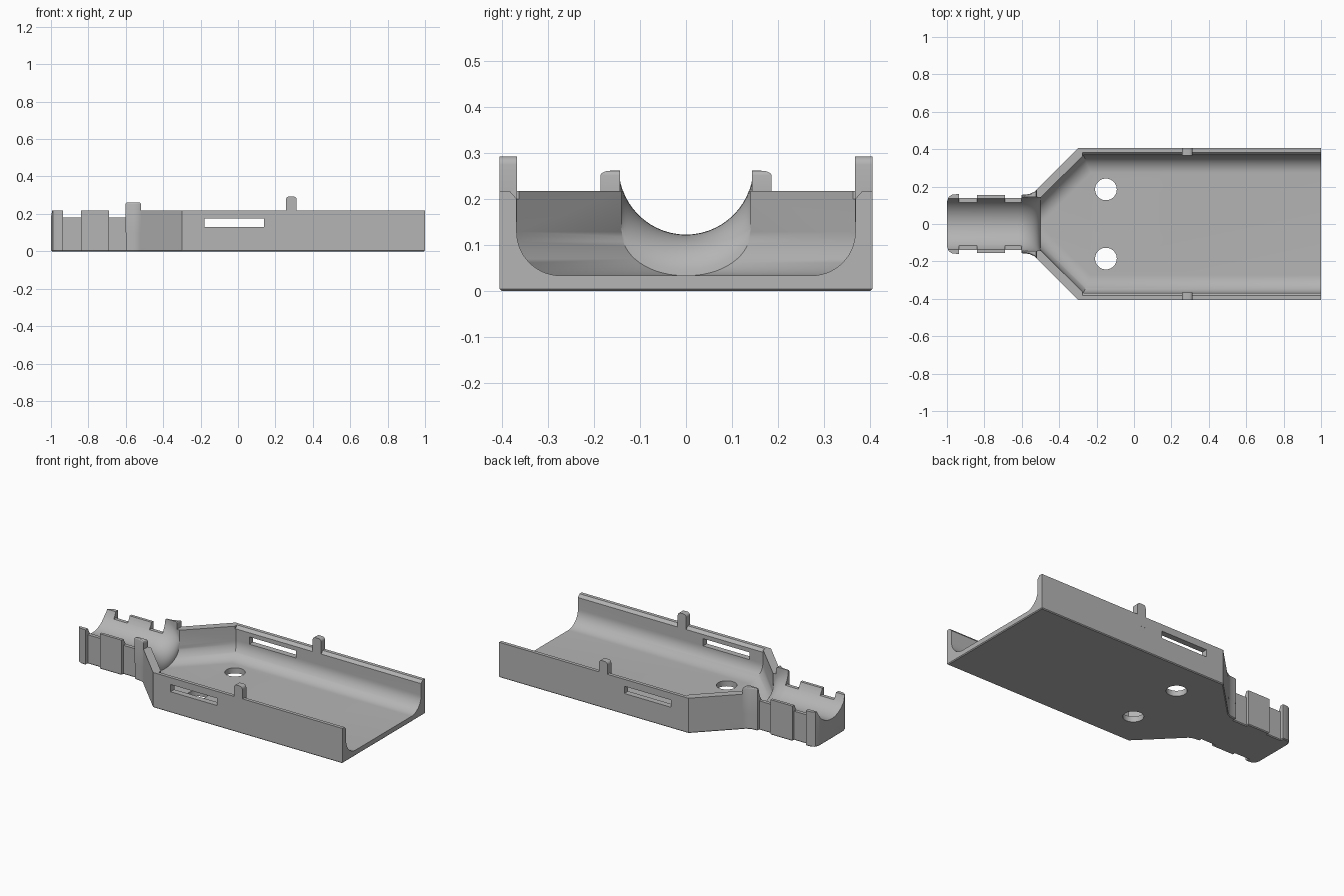
import bpy, bmesh, math

if "Cube" in bpy.data.objects:
    bpy.data.objects.remove(bpy.data.objects["Cube"])

TOP = 0.218
grey = bpy.data.materials.new("plain grey")
grey.diffuse_color = (0.46, 0.46, 0.46, 1)
grey.use_nodes = True
grey.node_tree.nodes["Principled BSDF"].inputs["Base Color"].default_value = grey.diffuse_color


def make(name, bm):
    bmesh.ops.recalc_face_normals(bm, faces=bm.faces)
    me = bpy.data.meshes.new(name)
    bm.to_mesh(me)
    bm.free()
    me.materials.append(grey)
    ob = bpy.data.objects.new(name, me)
    bpy.context.collection.objects.link(ob)
    return ob


def loft(name, rings):
    """Closed solid through rings with equal point counts."""
    bm = bmesh.new()
    vs = [[bm.verts.new(p) for p in r] for r in rings]
    n = len(vs[0])
    for a, b in zip(vs, vs[1:]):
        for i in range(n):
            j = (i + 1) % n
            bm.faces.new((a[i], a[j], b[j], b[i]))
    bm.faces.new(vs[0])
    bm.faces.new(vs[-1])
    return make(name, bm)


def box(name, x0, x1, y0, y1, z0, z1):
    return loft(name, [[(x, y0, z0), (x, y1, z0), (x, y1, z1), (x, y0, z1)]
                       for x in (x0, x1)])


def bevel_level(ob, z, width, segments):
    """Round the edges lying at height z."""
    bm = bmesh.new()
    bm.from_mesh(ob.data)
    edges = [e for e in bm.edges if all(abs(v.co.z - z) < 1e-4 for v in e.verts)]
    bmesh.ops.bevel(bm, geom=edges, offset=width, segments=segments,
                    profile=0.5, affect='EDGES')
    bm.to_mesh(ob.data)
    bm.free()


def combine(ob, other, op):
    mod = ob.modifiers.new("combine", 'BOOLEAN')
    mod.operation, mod.solver, mod.object = op, 'EXACT', other
    bpy.context.view_layer.update()
    dg = bpy.context.evaluated_depsgraph_get()
    me = bpy.data.meshes.new_from_object(ob.evaluated_get(dg))
    ob.modifiers.clear()
    ob.data = me
    bpy.data.objects.remove(other, do_unlink=True)


# Outer plan of tray, shoulder and ribbed neck
half = [(1, .405), (-.3, .405), (-.52, .185), (-.533, .171), (-.56, .159),
        (-.6, .155), (-.6, .138), (-.69, .138), (-.69, .155), (-.84, .155),
        (-.84, .138), (-.935, .138), (-.935, .16), (-.97, .158),
        (-.99, .146), (-1, .12)]
plan = half + [(x, -y) for x, y in reversed(half)]
tray = loft("tray_body", [[(x, y, z) for x, y in plan] for z in (0, TOP)])
bevel_level(tray, 0, 0.005, 1)

# Lowered notches between the neck ribs
for x0, x1 in ((-.935, -.84), (-.69, -.6)):
    combine(tray, box("notch_cutter", x0, x1, -.3, .3, .18, .4), 'DIFFERENCE')

# Shoulder posts
post = [(-.601, .12), (-.601, .156), (-.56, .16), (-.533, .172),
        (-.519, .186), (-.519, .12)]
for s in (1, -1):
    p = loft("shoulder_post", [[(x, y * s, z) for x, y in post] for z in (.1, .262)])
    bevel_level(p, .262, 0.01, 3)
    combine(tray, p, 'UNION')

# Cavity: round-cornered trough, mitred shoulder, flared throat, round neck
N, R, FLOOR = 14, 0.095, 0.034


def mirror_ring(pts):
    return pts + [(x, -y, z) for x, y, z in reversed(pts)]


arc = [(R - R * math.cos(a), FLOOR + R - R * math.sin(a))
       for a in (math.pi / 2 * i / N for i in range(N + 1))]
section = [(0, .4)] + arc
rings = [mirror_ring([(1.1, .368 - d, z) for d, z in section]),
         mirror_ring([(-.27 + .414 * d, .368 - d, z) for d, z in section])]
throat = [(.14 - 1.414 * d, z) for d, z in section]
BORE, AXIS = 0.146, 0.269
neck = [(BORE, .4)] + [(max(BORE * math.cos(a), .004), AXIS - BORE * math.sin(a))
                       for a in (math.pi / 2 * i / N for i in range(N + 1))]
STEPS = 10
for k in range(STEPS + 1):
    a = math.pi / 2 * k / STEPS
    x = -.5 - .12 * (1 - math.cos(math.pi / 2 - a) if k == 0 else 1 - math.cos(a)) if k else -.5
    f = math.sin(a)
    rings.append(mirror_ring([(x, ty + (ny - ty) * f, tz + (nz - tz) * f)
                              for (ty, tz), (ny, nz) in zip(throat, neck)]))
rings.append(mirror_ring([(-1.1, y, z) for y, z in neck]))
combine(tray, loft("cavity_cutter", rings), 'DIFFERENCE')

# Chamfered inner lip of the side walls
lip = [(.3, .2), (.3675, .2), (.384, .2185), (.384, .25), (.3, .25)]
for s in (1, -1):
    combine(tray, loft("lip_cutter", [[(x, y * s, z) for y, z in lip]
                                      for x in (-.275, 1.1)]), 'DIFFERENCE')

# Side slots through both walls
combine(tray, box("slot_cutter", -.18, .14, -.6, .6, .13, .175), 'DIFFERENCE')

# Two round floor holes
for s in (1, -1):
    ring = [(-.15 + .058 * math.cos(t), .185 * s + .058 * math.sin(t))
            for t in (math.tau * i / 40 for i in range(40))]
    combine(tray, loft("hole_cutter", [[(x, y, z) for x, y in ring]
                                       for z in (-.1, .1)]), 'DIFFERENCE')

# Wall tabs with rounded tops
tab = [(.256, .15), (.256, .275)]
tab += [(.274 - .018 * math.cos(a), .275 + .018 * math.sin(a))
        for a in (math.pi / 2 * i / 5 for i in range(1, 6))]
tab += [(.57 - x, z) for x, z in reversed(tab)]
for s in (1, -1):
    t = loft("wall_tab", [[(x, y * s, z) for x, z in tab] for y in (.367, .4055)])
    combine(tray, t, 'UNION')

# Smooth the curved surfaces, keep the corners crisp
bpy.ops.object.select_all(action='DESELECT')
tray.select_set(True)
bpy.context.view_layer.objects.active = tray
bpy.ops.object.shade_smooth_by_angle(angle=math.radians(30))
